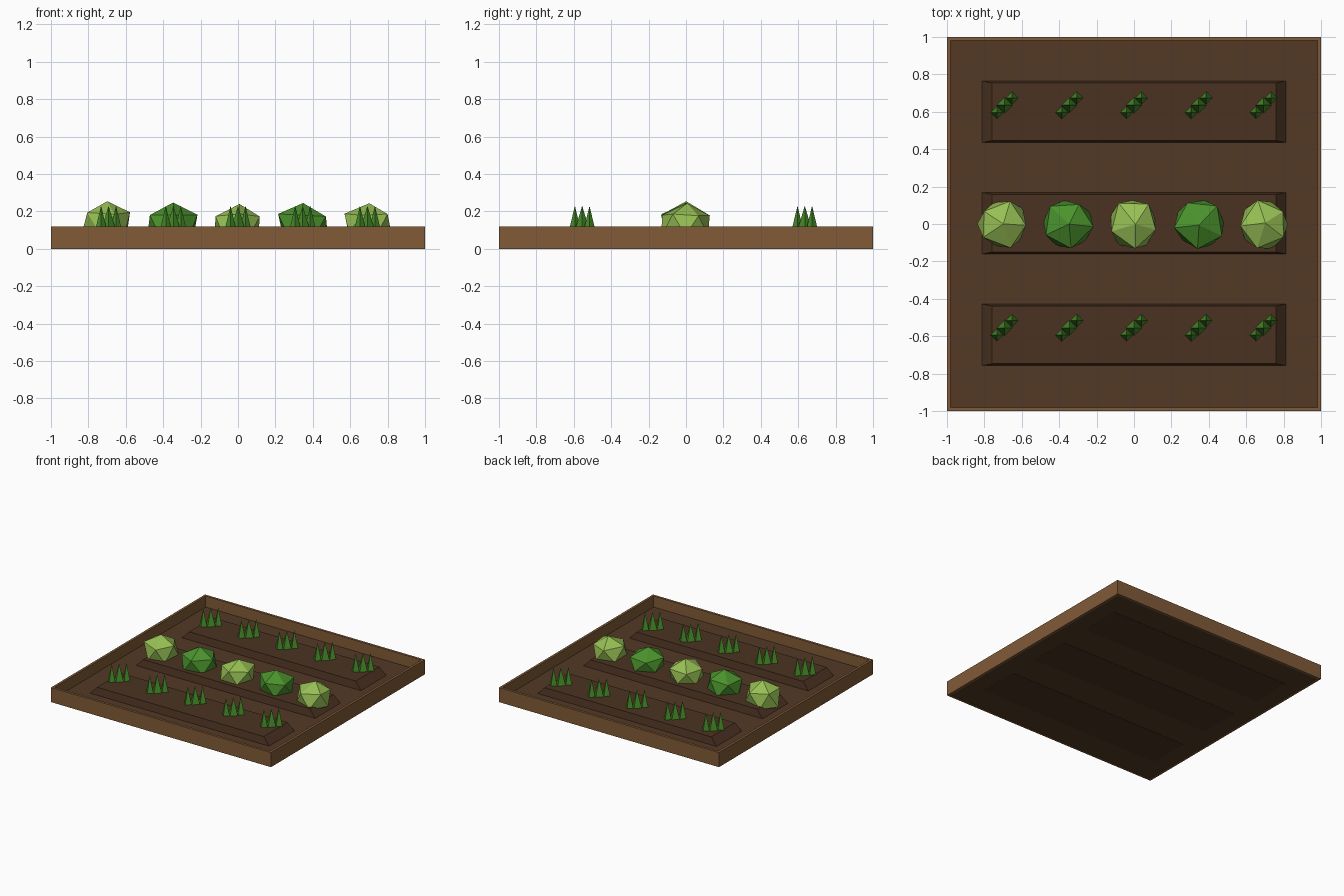
import bpy, math, random
from mathutils import Vector

if "Cube" in bpy.data.objects:
    bpy.data.objects.remove(bpy.data.objects["Cube"])

random.seed(4)


def material(name, r, g, b):
    m = bpy.data.materials.new(name)
    lin = [(c / 255) ** 2.2 for c in (r, g, b)]
    m.diffuse_color = (*lin, 1)
    m.use_nodes = True
    m.node_tree.nodes["Principled BSDF"].inputs["Base Color"].default_value = m.diffuse_color
    return m


wood = material("wood", 128, 91, 58)
soil = material("soil", 84, 60, 42)
earth = material("ridge_earth", 76, 54, 38)
light_green = material("light_green", 150, 190, 85)
dark_green = material("dark_green", 76, 145, 48)
sprout_green = material("sprout_green", 72, 138, 44)


def finish(name, mat):
    ob = bpy.context.object
    ob.name = name
    ob.data.materials.append(mat)
    return ob


def box(name, x, y, z0, z1, hx, hy, mat, inset=(0, 0)):
    """Box between z0 and z1; its top shrinks by inset on each side."""
    bpy.ops.mesh.primitive_cube_add(size=2, location=(x, y, 0))
    ob = finish(name, mat)
    for v in ob.data.vertices:
        top = v.co.z > 0
        v.co.x *= hx - (inset[0] if top else 0)
        v.co.y *= hy - (inset[1] if top else 0)
        v.co.z = z1 if top else z0
    return ob


# Thin plank frame around the bed
T, H = 0.02, 0.12
for s, side in ((-1, "a"), (1, "b")):
    box("long_plank_" + side, 0, s * (1 - T / 2), 0, H, 1, T / 2, wood)
    box("side_plank_" + side, s * (1 - T / 2), 0, 0, H, T / 2, 1 - T, wood)

# Soil floor and three raised ridges
box("soil_floor", 0, 0, 0.002, 0.03, 0.985, 0.985, soil)
for i, y in enumerate((-0.593, 0.004, 0.6)):
    box("soil_ridge_%d" % i, 0, y, 0.0, 0.09, 0.84, 0.17, earth, (0.082, 0.016))

# Lettuces on the middle ridge
heads = ((-0.705, 0.258), (-0.352, 0.25), (-0.003, 0.245), (0.35, 0.24), (0.692, 0.252))
for i, (x, top) in enumerate(heads):
    bpy.ops.mesh.primitive_ico_sphere_add(subdivisions=1, radius=1, location=(x, 0, 0.13))
    ob = finish("lettuce_%d" % i, dark_green if i % 2 else light_green)
    ob.rotation_euler.z = i * 1.1
    for v in ob.data.vertices:
        v.co = Vector((v.co.x * 0.143, v.co.y * 0.143, v.co.z * (top - 0.13)))
        v.co += Vector([random.uniform(-0.009, 0.009) for _ in range(3)])

# Clusters of three pointed sprouts on the outer ridges
for row, y in (("front", -0.555), ("back", 0.635)):
    for i in range(5):
        x = (i - 2) * 0.346
        for k in (-1, 0, 1):
            bpy.ops.mesh.primitive_cone_add(
                vertices=4, radius1=0.045 if k == 0 else 0.036, radius2=0, depth=0.15,
                location=(x + k * 0.04, y + k * 0.039, 0.155))
            finish("%s_sprout_%d_%d" % (row, i, k + 1), sprout_green)
